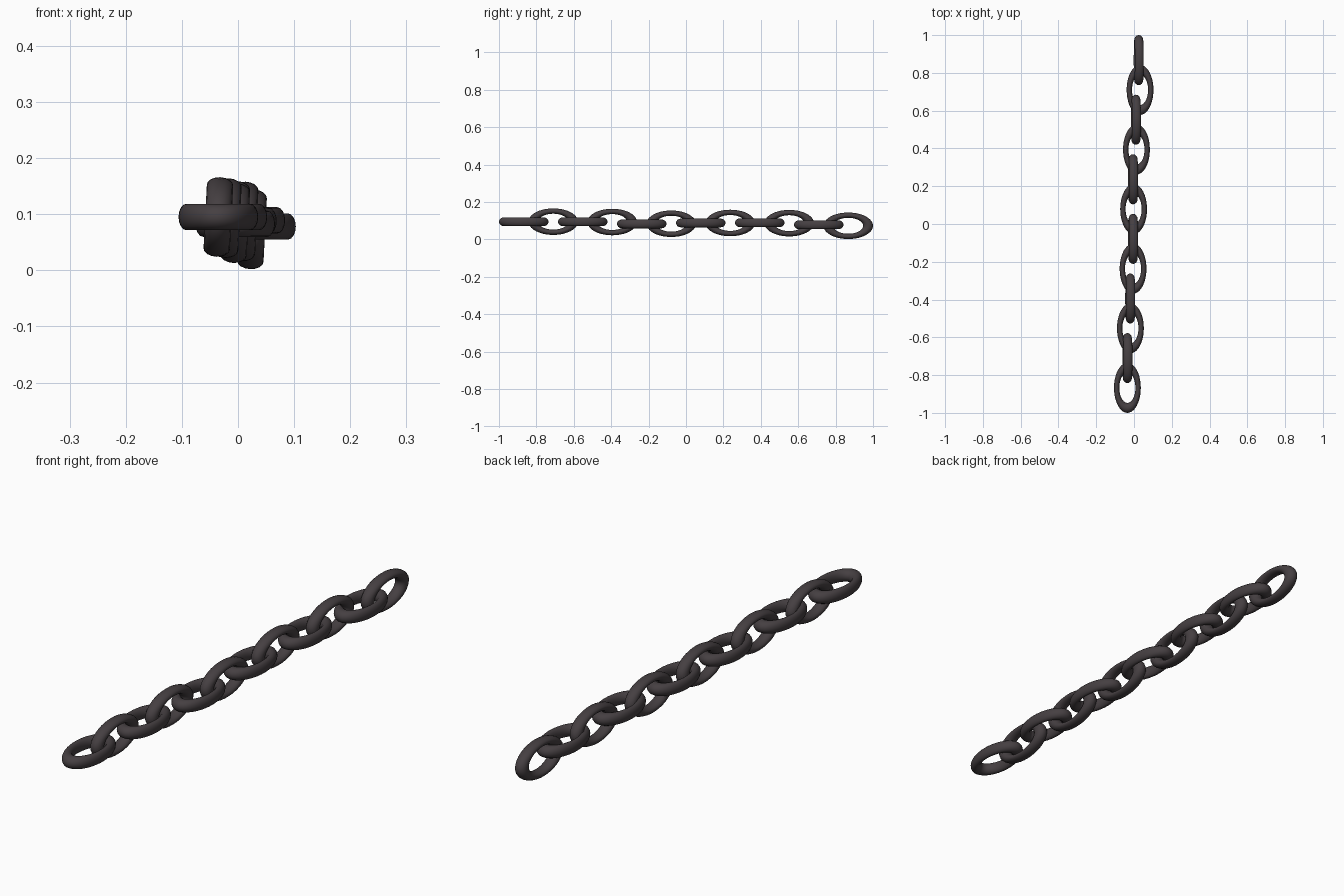
import bpy
from math import radians

if "Cube" in bpy.data.objects:
    bpy.data.objects.remove(bpy.data.objects["Cube"])

# dark iron
iron = bpy.data.materials.new("dark_iron")
iron.diffuse_color = (0.06, 0.05, 0.054, 1)
iron.use_nodes = True
iron.node_tree.nodes["Principled BSDF"].inputs["Base Color"].default_value = iron.diffuse_color

# one link: a torus stretched along y, with an oval section
LENGTH, WIDTH, THICK = 0.265, 0.142, 0.047
WALL = 0.2  # tube thickness as a fraction of the outer diameter


def add_link(index, x, y, z):
    bpy.ops.mesh.primitive_torus_add(
        major_radius=0.5 - WALL / 2, minor_radius=WALL / 2,
        major_segments=40, minor_segments=16)
    link = bpy.context.object
    link.name = f"chain_link_{index + 1}"
    link.data.name = link.name
    link.scale = (WIDTH, LENGTH, THICK / WALL)
    bpy.ops.object.transform_apply(location=False, rotation=False, scale=True)
    # every other link stands upright, leaning slightly
    link.rotation_euler = (0, radians(93) if index % 2 else 0, 0)
    link.location = (x, y, z)
    bpy.ops.object.shade_smooth()
    link.data.materials.append(iron)


# slight sag and drift of the laid-out chain: (x, z) per link
drift = [(-0.035, 0.095), (-0.035, 0.095), (-0.019, 0.095), (-0.020, 0.093),
         (-0.005, 0.083), (-0.005, 0.084), (-0.002, 0.088), (-0.005, 0.088),
         (0.013, 0.089), (0.010, 0.087), (0.032, 0.078), (0.025, 0.073)]
pitch = (2 - LENGTH) / (len(drift) - 1)
for i, (x, z) in enumerate(drift):
    add_link(i, x, -1 + LENGTH / 2 + i * pitch, z)
